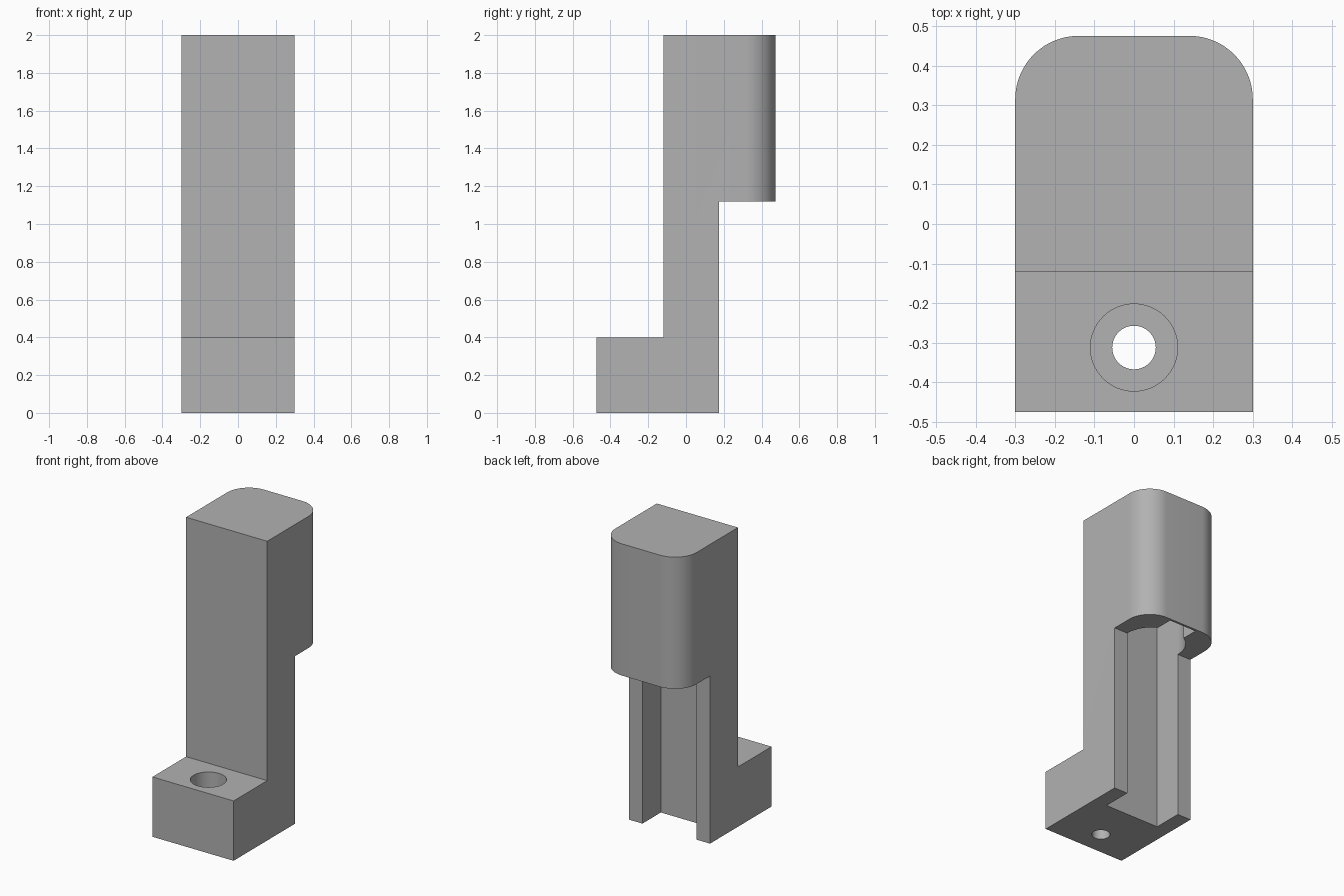
import bpy, bmesh
from math import sin, cos, radians
from mathutils import Vector

cube = bpy.data.objects.get("Cube")
if cube:
    bpy.data.objects.remove(cube, do_unlink=True)

grey = bpy.data.materials.new("plain grey")
grey.use_nodes = True
COLOUR = (0.445, 0.445, 0.445, 1)
grey.diffuse_color = COLOUR
grey.node_tree.nodes["Principled BSDF"].inputs["Base Color"].default_value = COLOUR


def prism(name, points, offset):
    """Extrude a closed outline of 3D points along an offset."""
    bm = bmesh.new()
    face = bm.faces.new([bm.verts.new(p) for p in points])
    ext = bmesh.ops.extrude_face_region(bm, geom=[face])
    moved = [g for g in ext["geom"] if isinstance(g, bmesh.types.BMVert)]
    bmesh.ops.translate(bm, verts=moved, vec=Vector(offset))
    bmesh.ops.recalc_face_normals(bm, faces=bm.faces)
    mesh = bpy.data.meshes.new(name)
    bm.to_mesh(mesh)
    bm.free()
    mesh.materials.append(grey)
    obj = bpy.data.objects.new(name, mesh)
    bpy.context.collection.objects.link(obj)
    return obj


def cylinder(name, radius, y, low, high, sides=64):
    ring = [(radius * cos(radians(360 * i / sides)),
             y + radius * sin(radians(360 * i / sides)), low) for i in range(sides)]
    return prism(name, ring, (0, 0, high - low))


# Bracket body: stepped side profile across the full width
FRONT, STEP, BACK, HEAD_BACK = -0.475, -0.12, 0.175, 0.475
FOOT_TOP, HEAD_LOW, TOP = 0.4, 1.12, 2.0
side = [(FRONT, 0), (BACK, 0), (BACK, HEAD_LOW), (HEAD_BACK, HEAD_LOW),
        (HEAD_BACK, TOP), (STEP, TOP), (STEP, FOOT_TOP), (FRONT, FOOT_TOP)]
body = prism("bracket_body", [(-0.3, y, z) for y, z in side], (0.6, 0, 0))

# Round the two rear upright corners of the head
bm = bmesh.new()
bm.from_mesh(body.data)
corners = [e for e in bm.edges
           if all(abs(v.co.y - HEAD_BACK) < 1e-4 for v in e.verts)
           and abs(e.verts[0].co.z - e.verts[1].co.z) > 0.5]
bmesh.ops.bevel(bm, geom=corners, offset=0.16, segments=16, profile=0.5,
                affect='EDGES')
bm.to_mesh(body.data)
bm.free()

# Rear channel: straight groove, round pocket and key slot inside the head
WALL = 0.2
right_arc = [(WALL * cos(radians(a)), BACK + WALL * sin(radians(a)))
             for a in range(0, 61, 5)]
half = [(WALL, -0.02)] + right_arc + [(0.1, 0.46)]
outline = half + [(-x, y) for x, y in reversed(half)]
channel = prism("channel_cutter", [(x, y, -0.1) for x, y in outline], (0, 0, 2.0))

# Screw hole with a wide counterbore in the foot
HOLE_Y = -0.312
bore = cylinder("counterbore_cutter", 0.11, HOLE_Y, 0.2, 0.5)
hole = cylinder("screw_hole_cutter", 0.055, HOLE_Y, -0.1, 0.3)

for cutter in (channel, bore, hole):
    cutter.hide_render = True
    mod = body.modifiers.new(cutter.name, 'BOOLEAN')
    mod.operation = 'DIFFERENCE'
    mod.solver = 'EXACT'
    mod.object = cutter

# Bake the cuts, then discard the cutters
bpy.context.view_layer.objects.active = body
body.select_set(True)
for name in [m.name for m in body.modifiers]:
    bpy.ops.object.modifier_apply(modifier=name)
for cutter in (channel, bore, hole):
    bpy.data.objects.remove(cutter, do_unlink=True)

bpy.ops.object.select_all(action='DESELECT')
body.select_set(True)
bpy.ops.object.shade_smooth_by_angle(angle=radians(30))
